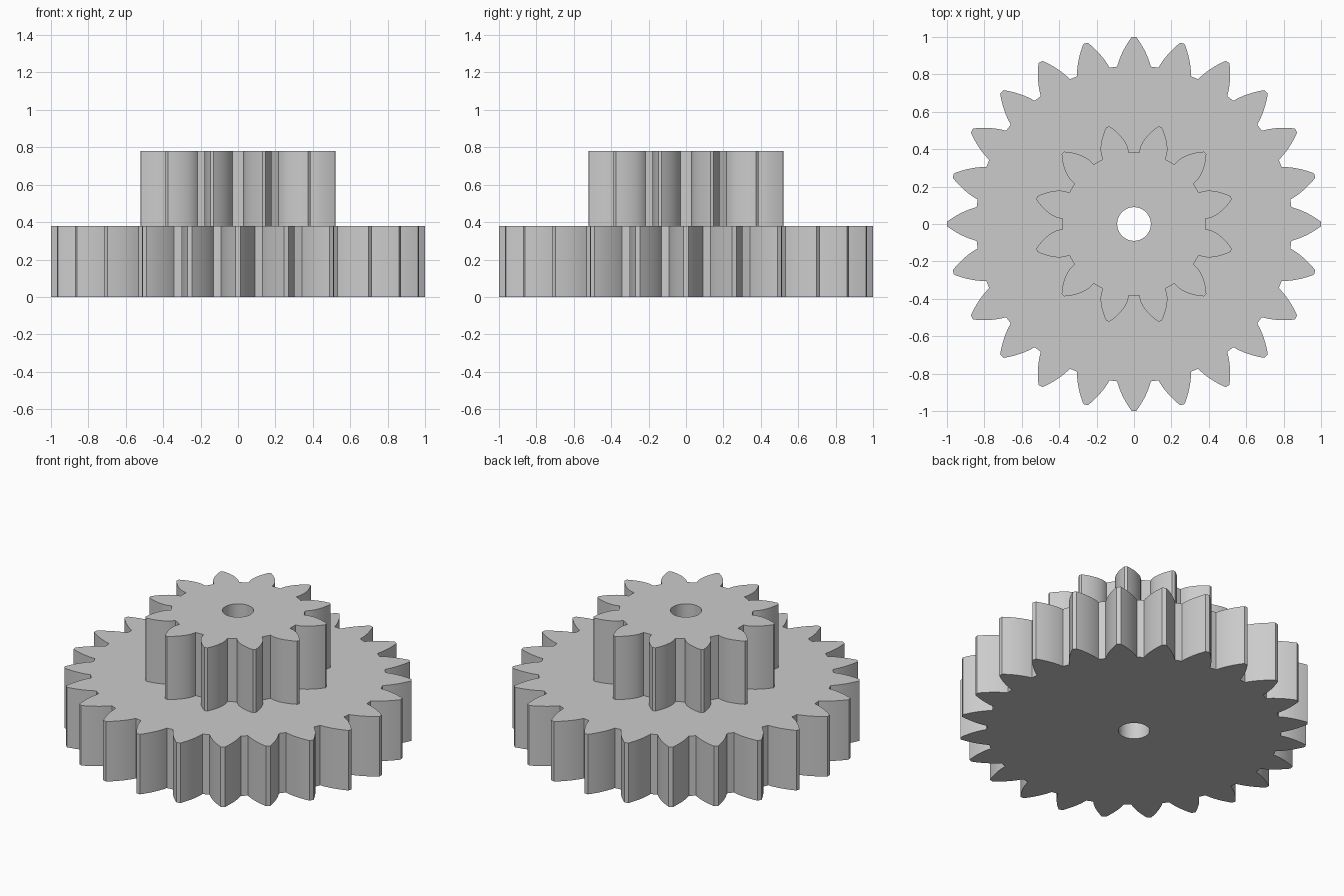
import bpy, bmesh, math

cube = bpy.data.objects.get("Cube")
if cube:
    bpy.data.objects.remove(cube, do_unlink=True)

MODULE = 1 / 13
PRESSURE = math.radians(30)
BORE = 0.09
STEPS = 8

grey = bpy.data.materials.new("plain_grey")
grey.use_nodes = True
COLOUR = (0.6, 0.6, 0.6, 1)
grey.diffuse_color = COLOUR
grey.node_tree.nodes["Principled BSDF"].inputs["Base Color"].default_value = COLOUR


def involute(a):
    return math.tan(a) - a


def gear_outline(teeth, turn):
    """Polar points (radius, angle) of involute teeth, counter-clockwise."""
    pitch = MODULE * teeth / 2
    tip, root = pitch + MODULE, pitch - MODULE
    base = pitch * math.cos(PRESSURE)
    start = max(base, root)
    flank = []
    for i in range(STEPS + 1):
        r = start + (tip - start) * i / STEPS
        half = math.pi / (2 * teeth) + involute(PRESSURE) - involute(math.acos(base / r))
        flank.append((r, half))
    if base > root:
        flank.insert(0, (root, flank[0][1] + 0.004))
    points = []
    for t in range(teeth):
        middle = turn + math.tau * t / teeth
        points += [(r, middle - h) for r, h in flank]
        points += [(r, middle + h) for r, h in reversed(flank)]
    return points


def make_gear(name, teeth, turn, bottom, top, bottom_cap):
    outline = gear_outline(teeth, turn)
    bm = bmesh.new()

    def ring(z, radius=None):
        return [bm.verts.new(((radius or r) * math.cos(a), (radius or r) * math.sin(a), z))
                for r, a in outline]

    def bridge(first, second):
        for i in range(len(first)):
            j = (i + 1) % len(first)
            bm.faces.new((first[i], first[j], second[j], second[i]))

    outer_low, outer_high = ring(bottom), ring(top)
    bore_low, bore_high = ring(bottom, BORE), ring(top, BORE)
    bridge(outer_low, outer_high)      # teeth
    bridge(outer_high, bore_high)      # top face
    bridge(bore_high, bore_low)        # bore wall
    if bottom_cap:
        bridge(bore_low, outer_low)    # underside
    mesh = bpy.data.meshes.new(name)
    bm.to_mesh(mesh)
    bm.free()
    mesh.materials.append(grey)
    obj = bpy.data.objects.new(name, mesh)
    bpy.context.collection.objects.link(obj)
    bpy.ops.object.select_all(action="DESELECT")
    obj.select_set(True)
    bpy.context.view_layer.objects.active = obj
    bpy.ops.object.shade_smooth_by_angle(angle=math.radians(30))


# Wide lower wheel and the small pinion standing on it
make_gear("large_gear", 24, 0, 0, 0.38, True)
make_gear("small_gear", 12, math.pi / 12, 0.38, 0.78, False)
